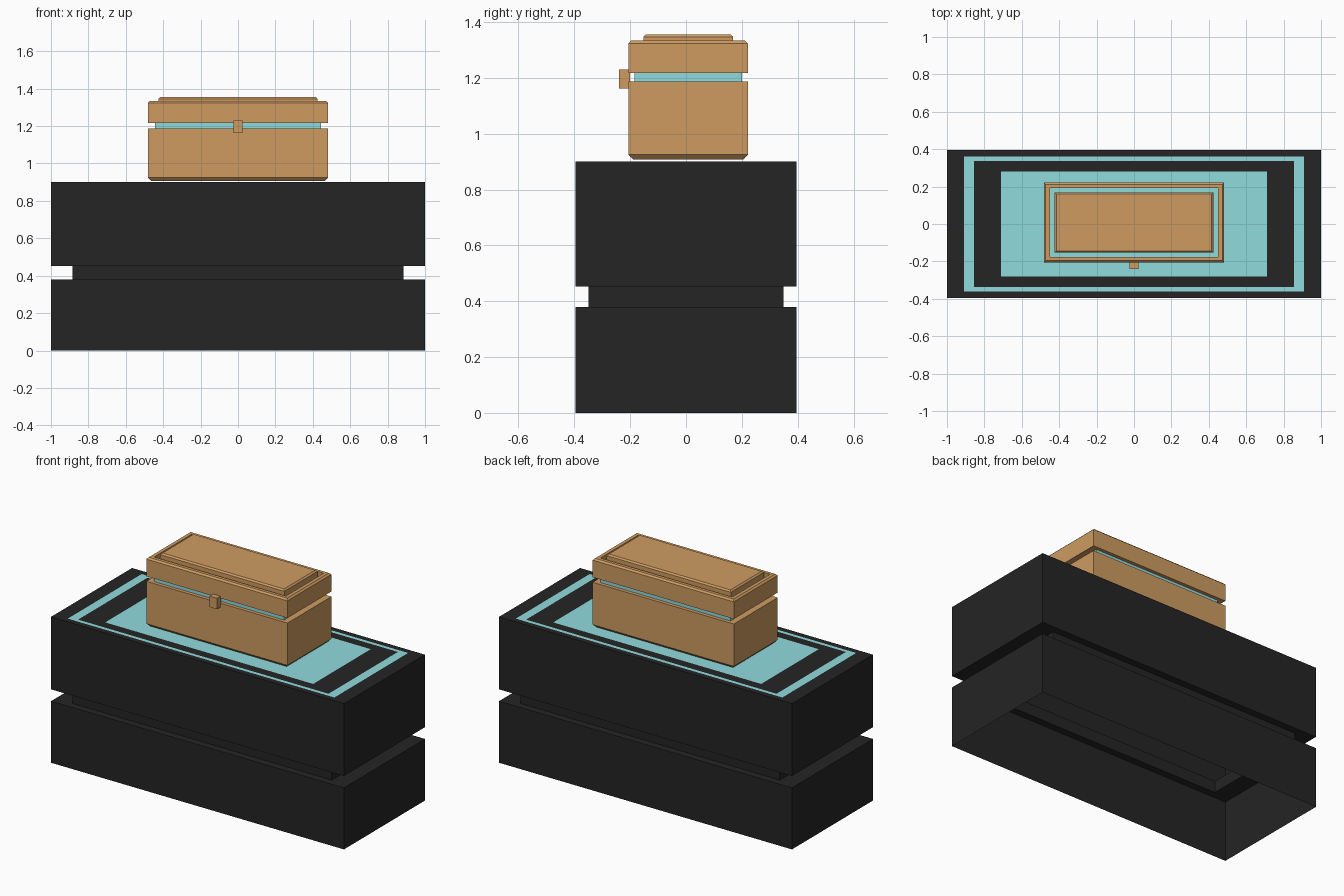
import bpy, bmesh

if "Cube" in bpy.data.objects:
    bpy.data.objects.remove(bpy.data.objects["Cube"])


def material(name, rgb):
    m = bpy.data.materials.new(name)
    m.diffuse_color = (*rgb, 1)
    m.use_nodes = True
    m.node_tree.nodes["Principled BSDF"].inputs["Base Color"].default_value = m.diffuse_color
    return m


BLACK = material("black", (0.018, 0.018, 0.018))
TEAL = material("teal", (0.28, 0.71, 0.73))
WOOD = material("wood", (0.62, 0.33, 0.12))


def stepped_box(name, rings, cap, base=None, cy=0.0):
    """Skin rectangular rings (half x, half y, z, material of the band below)."""
    bm = bmesh.new()
    mats = []

    def face(verts, mat):
        if mat not in mats:
            mats.append(mat)
        bm.faces.new(verts).material_index = mats.index(mat)

    prev = None
    for hx, hy, z, mat in rings:
        loop = [bm.verts.new((sx * hx, cy + sy * hy, z))
                for sx, sy in ((-1, -1), (1, -1), (1, 1), (-1, 1))]
        if prev:
            for i in range(4):
                j = (i + 1) % 4
                face((prev[i], prev[j], loop[j], loop[i]), mat)
        elif base:
            face(loop[::-1], base)
        prev = loop
    face(prev, cap)
    me = bpy.data.meshes.new(name)
    bm.to_mesh(me)
    bm.free()
    for m in mats:
        me.materials.append(m)
    ob = bpy.data.objects.new(name, me)
    bpy.context.collection.objects.link(ob)
    return ob


# Plinth: hollow shell open underneath, recessed waist, inlaid top
stepped_box("plinth", [
    (1.0, 0.395, 0.0, None),
    (1.0, 0.395, 0.38, BLACK),
    (0.885, 0.35, 0.38, BLACK),
    (0.885, 0.35, 0.453, BLACK),
    (1.0, 0.395, 0.453, BLACK),
    (1.0, 0.395, 0.9, BLACK),
    (0.91, 0.36, 0.9, BLACK),
    (0.855, 0.338, 0.9, TEAL),
    (0.71, 0.281, 0.9, BLACK),
], TEAL)

# Chest: chamfered body, teal seam, lid with sunken teal groove and raised panel
stepped_box("chest", [
    (0.465, 0.197, 0.907, None),
    (0.482, 0.214, 0.925, WOOD),
    (0.482, 0.214, 1.186, WOOD),
    (0.443, 0.192, 1.186, WOOD),
    (0.443, 0.192, 1.217, TEAL),
    (0.482, 0.214, 1.217, WOOD),
    (0.482, 0.214, 1.323, WOOD),
    (0.472, 0.204, 1.333, WOOD),
    (0.45, 0.184, 1.333, WOOD),
    (0.45, 0.184, 1.305, WOOD),
    (0.424, 0.161, 1.305, TEAL),
    (0.424, 0.161, 1.346, WOOD),
    (0.415, 0.152, 1.355, WOOD),
], WOOD, base=WOOD, cy=0.008)

# Latch on the front of the seam
stepped_box("latch", [
    (0.025, 0.02, 1.162, None),
    (0.025, 0.02, 1.23, WOOD),
], WOOD, base=WOOD, cy=-0.22)
